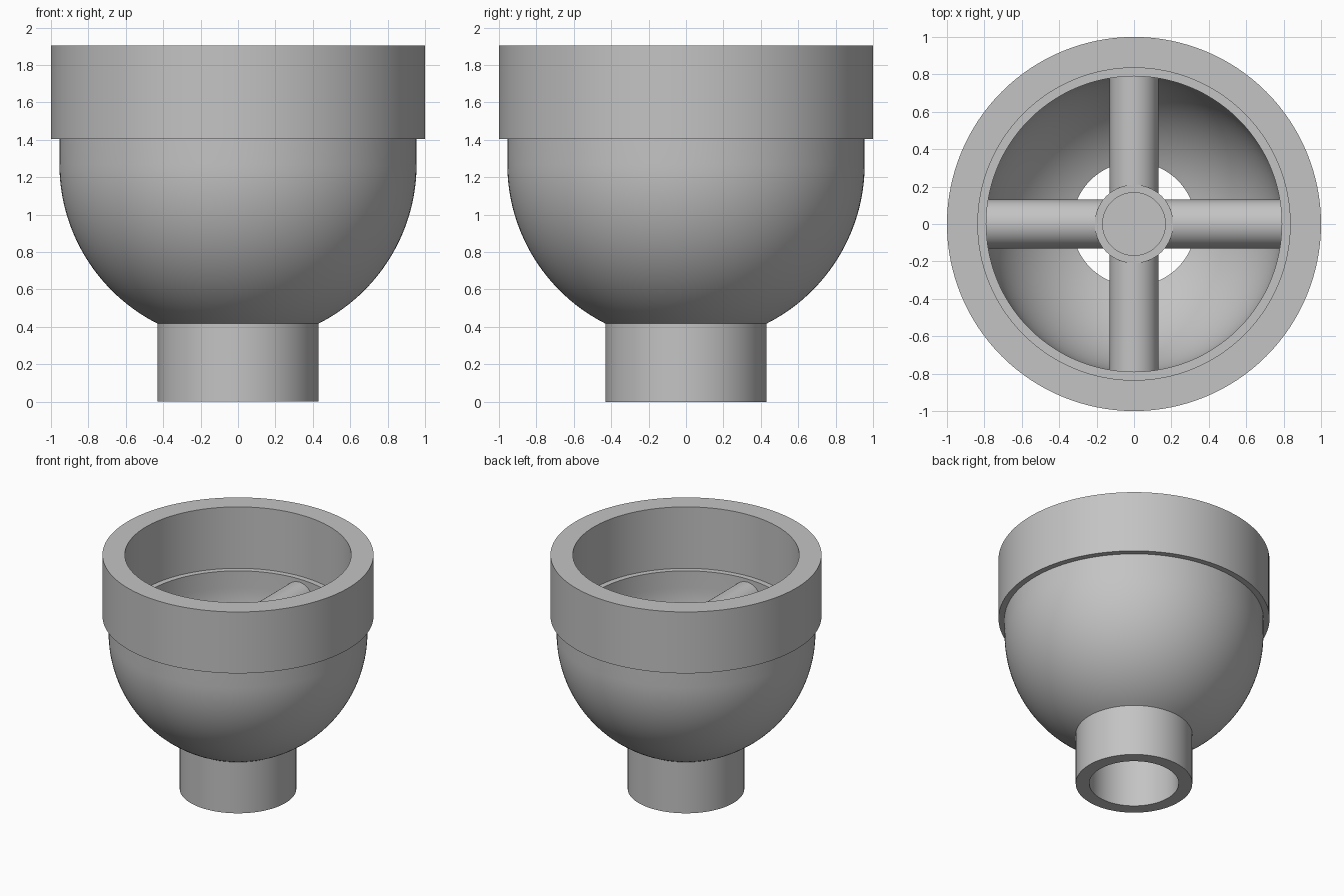
import bpy
import bmesh
from math import sin, cos, pi, radians, sqrt
from mathutils import Matrix

default = bpy.data.objects.get("Cube")
if default:
    bpy.data.objects.remove(default, do_unlink=True)

SEGMENTS = 128
CENTRE_Z = 1.27              # centre of the bowl sphere
BOWL_OUT, BOWL_IN = 0.955, 0.79
SPOUT_OUT, SPOUT_IN = 0.43, 0.33
LEDGE_Z, TOP_Z = 1.405, 1.905
SPOKE_Z, SPOKE_R = 1.25, 0.13

grey = bpy.data.materials.new("plain grey")
grey.use_nodes = True
colour = (0.55, 0.55, 0.55, 1)
grey.diffuse_color = colour
grey.node_tree.nodes["Principled BSDF"].inputs["Base Color"].default_value = colour


def finish(name, bm):
    """Turn a bmesh into a named, smooth-shaded object."""
    bmesh.ops.recalc_face_normals(bm, faces=bm.faces)
    mesh = bpy.data.meshes.new(name)
    bm.to_mesh(mesh)
    bm.free()
    obj = bpy.data.objects.new(name, mesh)
    bpy.context.collection.objects.link(obj)
    mesh.materials.append(grey)
    bpy.ops.object.select_all(action="DESELECT")
    obj.select_set(True)
    bpy.context.view_layer.objects.active = obj
    bpy.ops.object.shade_smooth_by_angle(angle=radians(25))
    return obj


def lathe(name, profile, closed=False):
    """Revolve (radius, z) points about the z axis."""
    bm = bmesh.new()
    verts = [bm.verts.new((r, 0, z)) for r, z in profile]
    pairs = list(zip(verts, verts[1:]))
    if closed:
        pairs.append((verts[-1], verts[0]))
    edges = [bm.edges.new(p) for p in pairs]
    bmesh.ops.spin(bm, geom=verts + edges, cent=(0, 0, 0), axis=(0, 0, 1),
                   angle=2 * pi, steps=SEGMENTS, use_duplicate=False)
    bmesh.ops.remove_doubles(bm, verts=bm.verts, dist=0.0001)
    return finish(name, bm)


def bowl_arc(radius, hole, steps=28):
    """Quarter-round from the bowl's equator down to the given hole radius."""
    end = pi / 2 - math_asin(hole / radius)
    return [(radius * cos(end * i / steps), CENTRE_Z - radius * sin(end * i / steps))
            for i in range(steps + 1)]


def math_asin(value):
    from math import asin
    return asin(value)


# Body: collar, hollow bowl and open spout as one revolved wall
outside = [(1, TOP_Z), (1, LEDGE_Z), (BOWL_OUT, LEDGE_Z)] + bowl_arc(BOWL_OUT, SPOUT_OUT)
spout = [(SPOUT_OUT, 0), (SPOUT_IN, 0)]
inside = bowl_arc(BOWL_IN, SPOUT_IN)[::-1] + [(BOWL_IN, LEDGE_Z)]
collar_bore = [(0.835, LEDGE_Z), (0.835, TOP_Z)]
lathe("funnel_body", outside + spout + inside + collar_bore, closed=True)

# Four round spokes, their ends buried in the bowl wall
for i, side in enumerate(("left", "back", "right", "front")):
    bm = bmesh.new()
    bmesh.ops.create_cone(bm, cap_ends=True, segments=48, radius1=SPOKE_R,
                          radius2=SPOKE_R, depth=0.85,
                          matrix=Matrix.Translation((0, 0, 0.425)))
    turn = Matrix.Rotation(i * pi / 2, 4, "Z") @ Matrix.Rotation(pi / 2, 4, "Y")
    bm.transform(Matrix.Translation((0, 0, SPOKE_Z)) @ turn)
    finish(side + "_spoke", bm)

# Hub with a small raised boss on top
hub_top = SPOKE_Z + SPOKE_R + 0.002
lathe("hub", [(0, SPOKE_Z - SPOKE_R), (0.21, SPOKE_Z - SPOKE_R), (0.21, hub_top),
              (0.17, hub_top), (0.17, LEDGE_Z), (0, LEDGE_Z)])
